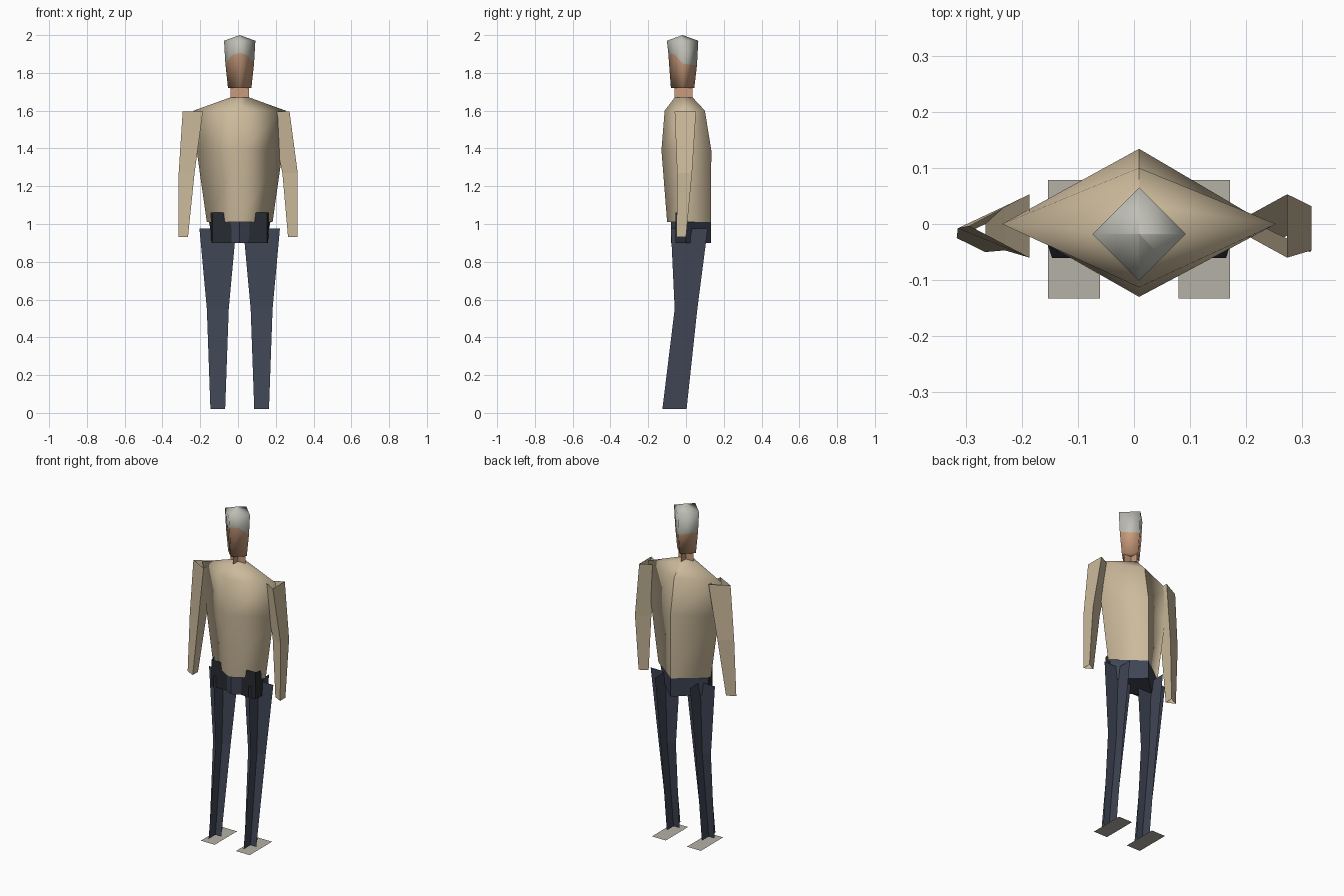
import bpy

if "Cube" in bpy.data.objects:
    bpy.data.objects.remove(bpy.data.objects["Cube"], do_unlink=True)

MID = 0.009  # body axis in x


def make_material(name, rgb):
    mat = bpy.data.materials.new(name)
    mat.use_nodes = True
    color = (*rgb, 1)
    mat.diffuse_color = color
    mat.node_tree.nodes["Principled BSDF"].inputs["Base Color"].default_value = color
    return mat


shirt = make_material("beige_shirt", (0.60, 0.49, 0.33))
skin = make_material("skin", (0.58, 0.33, 0.20))
hair = make_material("grey_hair", (0.52, 0.52, 0.47))
trousers = make_material("navy_trousers", (0.05, 0.06, 0.09))
belt = make_material("dark_belt", (0.02, 0.024, 0.03))
shoes = make_material("pale_shoes", (0.46, 0.44, 0.38))


def build(name, verts, faces, mats, smooth=False):
    mesh = bpy.data.meshes.new(name)
    mesh.from_pydata(verts, [], faces)
    for mat in mats:
        mesh.materials.append(mat)
    for poly in mesh.polygons:
        poly.use_smooth = smooth
    mesh.update()
    obj = bpy.data.objects.new(name, mesh)
    bpy.context.collection.objects.link(obj)
    return obj


def loft(name, rings, mats, smooth=False, top=False, bottom=False):
    """Join equal rings of points, listed upwards and counter-clockwise."""
    n = len(rings[0])
    verts = [p for ring in rings for p in ring]
    faces = [(r * n + i, r * n + (i + 1) % n, (r + 1) * n + (i + 1) % n, (r + 1) * n + i)
             for r in range(len(rings) - 1) for i in range(n)]
    if top:
        faces.append(tuple(range(len(verts) - n, len(verts))))
    if bottom:
        faces.append(tuple(reversed(range(n))))
    return build(name, verts, faces, mats, smooth)


def diamond(z, half, front, back, side=0.0):
    return [(MID, front, z), (MID + half, side, z), (MID, back, z), (MID - half, side, z)]


def crossed_planes(name, levels, mat):
    """Two upright strips crossing at right angles; level = z, x, half width, front, back."""
    verts, faces = [], []
    for z, x, half, front, back in levels:
        mid = (front + back) / 2
        verts += [(x - half, mid, z), (x + half, mid, z), (x, front, z), (x, back, z)]
    for k in range(0, 4 * (len(levels) - 1), 4):
        faces += [(k, k + 1, k + 5, k + 4), (k + 2, k + 3, k + 7, k + 6)]
    return build(name, verts, faces, [mat])


# Torso: smooth four-sided loft with a hard seam along the spine
torso = loft("torso", [
    diamond(1.01, 0.174, -0.10, 0.132),
    diamond(1.39, 0.228, -0.13, 0.134),
    diamond(1.60, 0.244, -0.113, 0.10),
    diamond(1.67, 0.05, -0.06, 0.035, -0.012),
], [shirt], smooth=True, top=True)
for edge in torso.data.edges:
    if all(v % 4 == 2 for v in edge.vertices):
        edge.use_edge_sharp = True

# Pelvis and the belt piece showing at the front of the hips
loft("pelvis", [diamond(0.90, 0.14, -0.08, 0.132), diamond(1.02, 0.165, -0.08, 0.132)],
     [trousers], bottom=True)


def hip_ring(z, half):
    return [(MID - 0.145, -0.055, z), (MID + 0.145, -0.055, z), (MID + half, 0, z), (MID - half, 0, z)]


loft("hip_belt", [hip_ring(0.90, 0.15), hip_ring(1.06, 0.158)], [belt])

# Neck and head
crossed_planes("neck", [(1.66, MID, 0.05, -0.06, 0.035), (1.725, MID, 0.05, -0.06, 0.035)], skin)


def head_ring(heights, half):
    """Diamond with an extra point on each front face, to carry the hairline."""
    cy, t = -0.018, 0.5
    front, temple, side, back = heights
    return [(MID, cy - half, front), (MID + t * half, cy - t * half, temple),
            (MID + half, cy, side), (MID, cy + half, back),
            (MID - half, cy, side), (MID - t * half, cy - t * half, temple)]


hairline = (1.905, 1.895, 1.85, 1.84)
head = loft("head", [
    head_ring([1.72] * 4, 0.062),
    head_ring(hairline, 0.076),
    head_ring([1.97] * 4, 0.083),
    head_ring([2.0] * 4, 0.0005),
], [skin, hair], smooth=True, bottom=True)
for poly in head.data.polygons:
    ring = max(poly.vertices) // 6
    poly.material_index = 1 if ring > 1 else 0

# Arms: open three-sided sleeves; level = z, outer tip, flat side, front, back
def sleeve(name, levels):
    rings = [[(tip, (front + back) / 2, z), (flat, front, z), (flat, back, z)]
             for z, tip, flat, front, back in levels]
    return loft(name, rings, [shirt])


wrist, elbow, shoulder = (-0.05, 0.0), (-0.047, 0.032), (-0.06, 0.053)
sleeve("right_arm", [(0.93, -0.316, -0.265, *wrist), (1.27, -0.314, -0.23, *elbow),
                     (1.595, -0.293, -0.186, *shoulder)])
sleeve("left_arm", [(0.93, 0.265, 0.314, *wrist), (1.27, 0.235, 0.316, *elbow),
                    (1.595, 0.17, 0.273, *shoulder)])

# Legs and flat shoes, mirrored about the body axis
for side, sign in (("right", -1), ("left", 1)):
    x = MID + sign * 0.116
    crossed_planes(side + "_leg", [
        (0.02, x, 0.039, -0.125, 0.003),
        (0.55, x, 0.058, -0.06, 0.06),
        (0.975, x, 0.097, -0.08, 0.115),
    ], trousers)
    a, b = x - 0.046, x + 0.046
    front, back = -0.133, 0.078
    build(side + "_shoe", [(a, front, 0), (b, front, 0), (b, back, 0), (a, back, 0)],
          [(0, 1, 2, 3)], [shoes])
